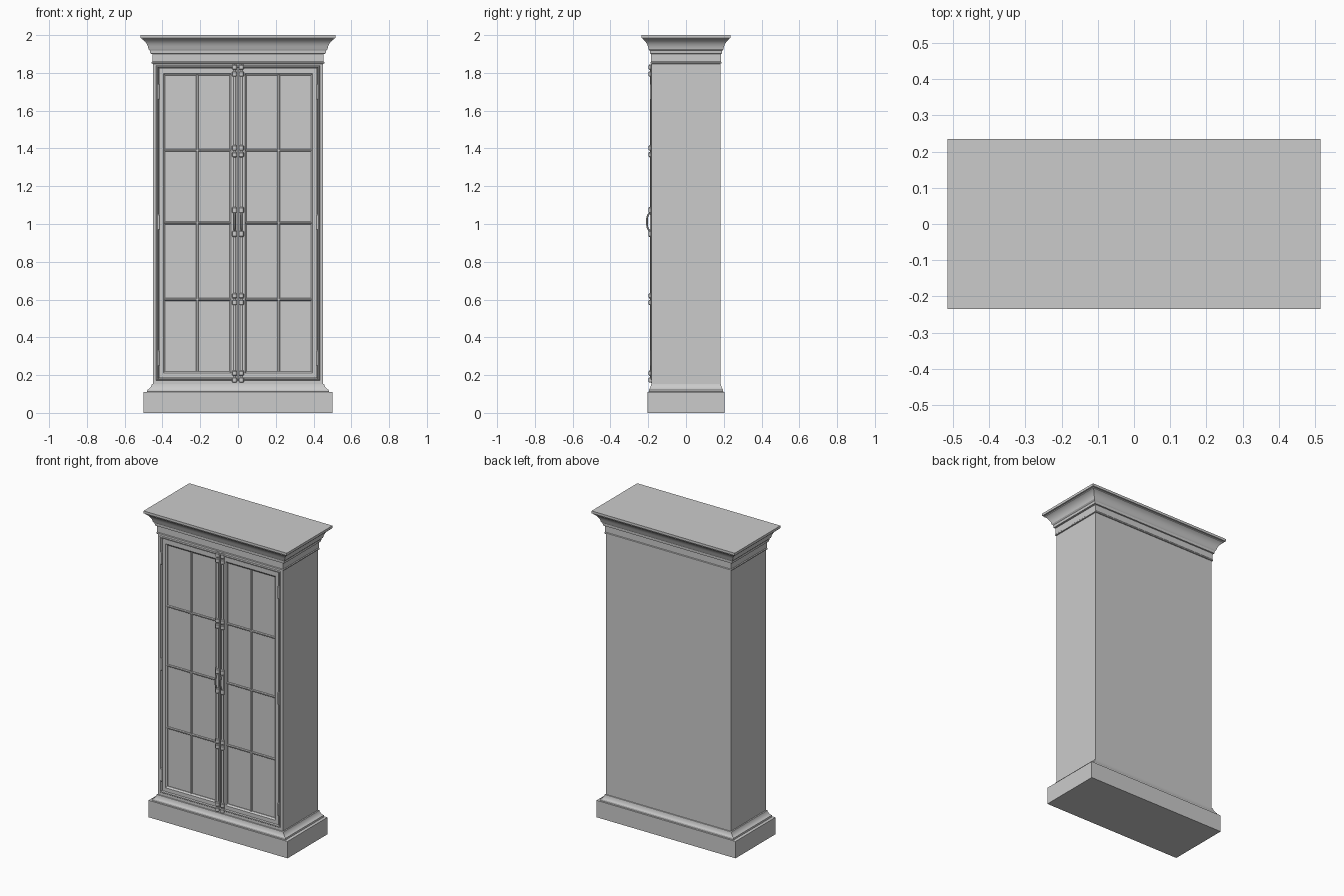
import bpy, bmesh
from math import radians

if "Cube" in bpy.data.objects:
    bpy.data.objects.remove(bpy.data.objects["Cube"])


def finish(name, bm, mirror=False):
    bmesh.ops.recalc_face_normals(bm, faces=bm.faces)
    me = bpy.data.meshes.new(name)
    bm.to_mesh(me)
    bm.free()
    ob = bpy.data.objects.new(name, me)
    bpy.context.collection.objects.link(ob)
    if mirror:
        ob.modifiers.new("Mirror", 'MIRROR')
    return ob


def loft(name, rings, upright=False, cyclic=False, mirror=False):
    """Join rectangles (u0, u1, v0, v1, depth); upright ones lie in the xz plane."""
    bm = bmesh.new()
    loops = []
    for u0, u1, v0, v1, d in rings:
        corners = [(u0, v0), (u1, v0), (u1, v1), (u0, v1)]
        loops.append([bm.verts.new((u, d, v) if upright else (u, v, d)) for u, v in corners])
    pairs = list(zip(loops, loops[1:]))
    if cyclic:
        pairs.append((loops[-1], loops[0]))
    else:
        bm.faces.new(loops[0])
        bm.faces.new(loops[-1])
    for a, b in pairs:
        for i in range(4):
            j = (i + 1) % 4
            bm.faces.new((a[i], a[j], b[j], b[i]))
    return finish(name, bm, mirror)


def box(name, x0, x1, y0, y1, z0, z1, mirror=False):
    return loft(name, [(x0, x1, y0, y1, z0), (x0, x1, y0, y1, z1)], mirror=mirror)


def moulding(name, profile):
    return loft(name, [(-x, x, -y, y, z) for x, y, z in profile])


def turned(name, x, y, profile, sides=16):
    """Vertical turned part from (radius, z) pairs, mirrored to the other door."""
    from math import cos, sin, tau
    bm = bmesh.new()
    loops = [[bm.verts.new((x + r * cos(tau * i / sides), y + r * sin(tau * i / sides), z))
              for i in range(sides)] for r, z in profile]
    for a, b in zip(loops, loops[1:]):
        for i in range(sides):
            j = (i + 1) % sides
            bm.faces.new((a[i], a[j], b[j], b[i]))
    bm.faces.new(loops[0])
    bm.faces.new(loops[-1])
    return finish(name, bm, True)


# Plinth with stepped top moulding
moulding("plinth", [(.50, .205, 0), (.50, .205, .11), (.482, .197, .112), (.480, .196, .122),
                    (.472, .193, .126), (.464, .189, .134), (.458, .186, .145),
                    (.456, .185, .152), (.45, .182, .154)])

# Cabinet body
box("body", -.45, .45, -.165, .182, .10, 1.90)

# Cornice with cove profile
moulding("cornice", [(.45, .182, 1.848), (.457, .187, 1.85), (.457, .187, 1.856), (.453, .184, 1.86),
                     (.453, .184, 1.90), (.464, .191, 1.902), (.466, .192, 1.918),
                     (.474, .198, 1.926), (.477, .201, 1.94), (.483, .207, 1.953),
                     (.491, .214, 1.965), (.502, .224, 1.974), (.506, .227, 1.976),
                     (.506, .227, 1.982), (.515, .235, 1.984), (.515, .235, 2.0)])

# Face frame around the doors
loft("face_frame", [(-.45, .45, .12, 1.87, -.16), (-.45, .45, .12, 1.87, -.182),
                    (-.434, .434, .172, 1.840, -.182), (-.430, .430, .176, 1.836, -.187),
                    (-.425, .425, .181, 1.831, -.187), (-.422, .422, .183, 1.829, -.180),
                    (-.422, .422, .183, 1.829, -.16)], True, True)

# Door frames with a sloped bead around the glass
loft("door_frame", [(.002, .419, .186, 1.826, -.16), (.002, .419, .186, 1.826, -.180),
                    (.038, .395, .210, 1.797, -.180), (.040, .393, .213, 1.794, -.177),
                    (.045, .386, .220, 1.787, -.172), (.045, .386, .220, 1.787, -.16)],
     True, True, True)

# Glass panes
box("glass", .04, .39, -.168, -.162, .21, 1.795, True)


# Glazing bars with a narrower front face
def bar(name, x0, x1, z0, z1, dx, dz):
    loft(name, [(x0, x1, z0, z1, -.165), (x0, x1, z0, z1, -.170),
                (x0 + dx, x1 - dx, z0 + dz, z1 - dz, -.175)], True, mirror=True)


bar("vertical_bar", .208, .223, .218, 1.789, .004, 0)
for z in (.60, 1.005, 1.39):
    bar("horizontal_bar", .043, .388, z - .007, z + .007, 0, .004)

# Hinges
for z in (.29, 1.01, 1.70):
    turned("hinge", .421, -.184, [(.003, z - .042), (.006, z - .038), (.006, z + .038), (.003, z + .042)], 12)

# Bolt rods and their guides
ROD_X, ROD_Y = .018, -.184
turned("bolt_rod", ROD_X, ROD_Y, [(.007, .17), (.007, 1.84)])
for z in (.192, .602, 1.385, 1.812):
    box("guide_plate", .008, .028, -.184, -.178, z - .034, z + .034, True)
    for d in (-.018, .018):
        c = z + d
        turned("guide_collar", ROD_X, ROD_Y - .001,
               [(.009, c - .014), (.0125, c - .010), (.0125, c + .010), (.009, c + .014)])

# Handle back plates, collars and curved grips
box("handle_plate", .006, .030, -.186, -.178, .93, 1.092, True)
for z in (.948, 1.074):
    turned("handle_collar", ROD_X, ROD_Y - .002,
           [(.009, z - .017), (.0125, z - .012), (.0125, z + .012), (.009, z + .017)])
path = [(-.188, .962), (-.195, .967), (-.203, .977), (-.206, .992), (-.206, 1.030),
        (-.203, 1.045), (-.195, 1.055), (-.188, 1.060)]
cu = bpy.data.curves.new("handle_grip", 'CURVE')
cu.dimensions = '3D'
cu.bevel_depth = .0045
cu.bevel_resolution = 2
cu.use_fill_caps = True
sp = cu.splines.new('POLY')
sp.points.add(len(path) - 1)
for p, (y, z) in zip(sp.points, path):
    p.co = (ROD_X, y, z, 1)
grip = bpy.data.objects.new("handle_grip", cu)
bpy.context.collection.objects.link(grip)
bpy.ops.object.select_all(action='DESELECT')
grip.select_set(True)
bpy.context.view_layer.objects.active = grip
bpy.ops.object.convert(target='MESH')
bpy.context.object.modifiers.new("Mirror", 'MIRROR')

# Smooth shading with sharp edges kept
bpy.ops.object.select_all(action='SELECT')
bpy.ops.object.shade_smooth_by_angle(angle=radians(30))
